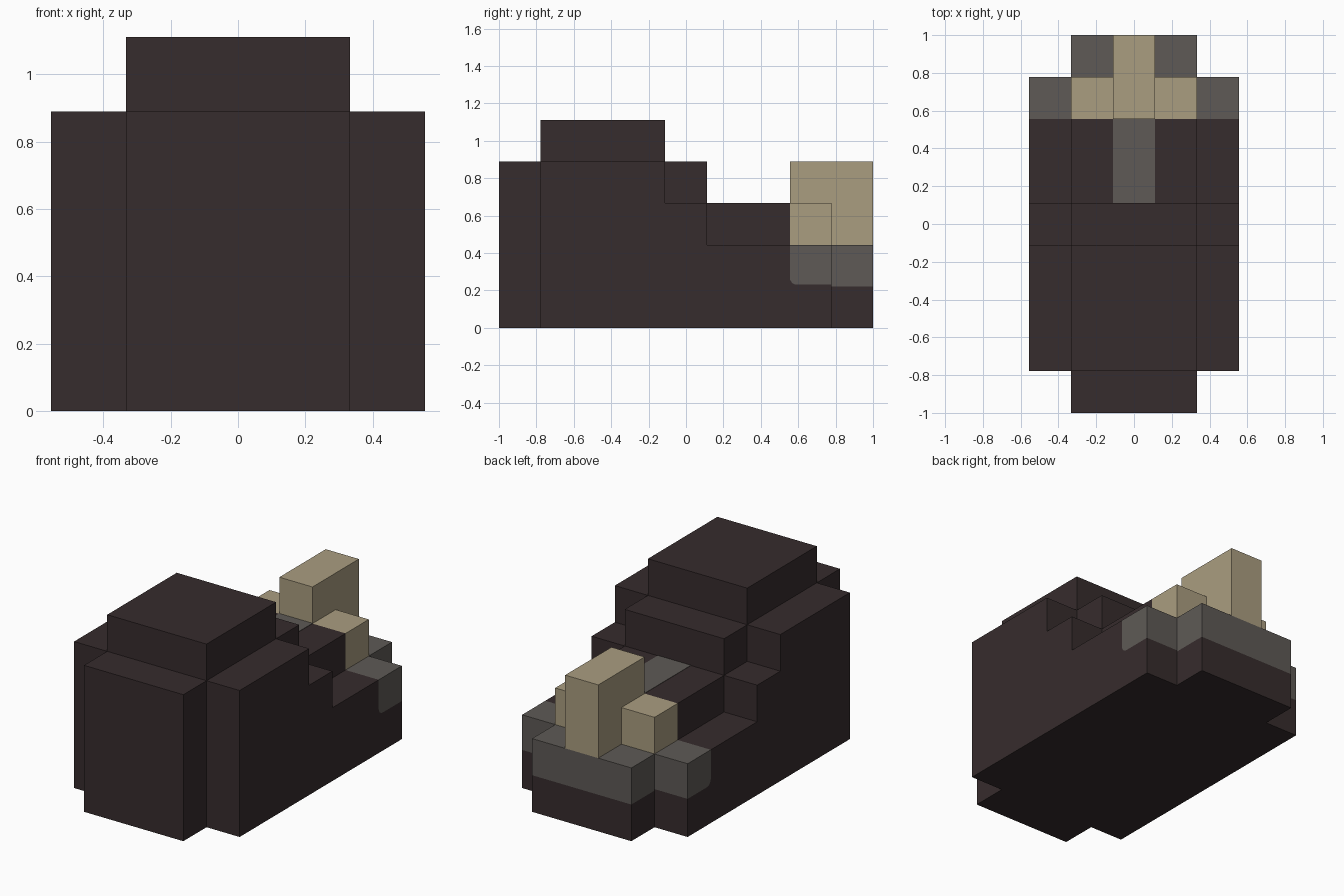
import bpy, bmesh, math

cube = bpy.data.objects.get("Cube")
if cube:
    bpy.data.objects.remove(cube, do_unlink=True)

U = 2 / 9  # one block


def material(name, rgb):
    m = bpy.data.materials.new(name)
    m.use_nodes = True
    m.diffuse_color = (*rgb, 1)
    bsdf = next(n for n in m.node_tree.nodes if n.type == 'BSDF_PRINCIPLED')
    bsdf.inputs["Base Color"].default_value = (*rgb, 1)
    bsdf.inputs["Roughness"].default_value = 0.9
    return m


DARK = material("dark brown", (0.037, 0.025, 0.026))
GREY = material("warm grey", (0.112, 0.102, 0.093))
TAN = material("tan", (0.402, 0.337, 0.216))


def slab(name, x0, x1, profile, mat):
    """Extrude a closed (y, z) outline from x0 to x1."""
    bm = bmesh.new()
    face = bm.faces.new([bm.verts.new((x0, y, z)) for y, z in profile])
    ext = bmesh.ops.extrude_face_region(bm, geom=[face])
    verts = [g for g in ext["geom"] if isinstance(g, bmesh.types.BMVert)]
    bmesh.ops.translate(bm, verts=verts, vec=(x1 - x0, 0, 0))
    bmesh.ops.recalc_face_normals(bm, faces=bm.faces)
    me = bpy.data.meshes.new(name)
    bm.to_mesh(me)
    bm.free()
    me.materials.append(mat)
    ob = bpy.data.objects.new(name, me)
    bpy.context.collection.objects.link(ob)
    return ob


def blocks(*pts):
    """Outline in block units, y counted from the front."""
    return [(a * U - 1, b * U) for a, b in pts]


def box(name, x0, x1, y0, y1, z0, z1, mat):
    return slab(name, x0 * U, x1 * U,
                blocks((y0, z0), (y1, z0), (y1, z1), (y0, z1)), mat)


# Rounded lower front corner shared by the side body and side band
R, LOW = 0.17, 1.04
corner = [(7 + R - R * math.cos(t), LOW + R - R * math.sin(t))
          for t in (i * math.pi / 10 for i in range(6))]

# Stepped central body
slab("central_body", -1.5 * U, 1.5 * U, blocks(
    (0, 0), (9, 0), (9, 1), (7, 1), (7, 3), (5, 3), (5, 4), (4, 4),
    (4, 5), (1, 5), (1, 4), (0, 4)), DARK)

# Rear grey band and tan posts
box("rear_band", -1.5, 1.5, 7, 9, 1, 2, GREY)
box("tall_post", -0.5, 0.5, 7, 9, 2, 4, TAN)

# Thin stripe inlaid along the deck
box("deck_stripe", -0.5, 0.5, 5, 7, 2.99, 3.01, GREY)

# Stepped sides, band ends and short posts
for side, s in (("left", 1), ("right", -1)):
    lo, hi = sorted((1.5 * s, 2.5 * s))
    slab(side + "_side_body", lo * U, hi * U, blocks(
        (1, 0), (8, 0), (8, LOW), *corner[::-1], (7, 2), (5, 2),
        (5, 3), (4, 3), (4, 4), (1, 4)), DARK)
    slab(side + "_side_band", lo * U, hi * U, blocks(
        *corner, (8, LOW), (8, 2), (7, 2)), GREY)
    lo, hi = sorted((0.5 * s, 1.5 * s))
    box(side + "_short_post", lo, hi, 7, 8, 2, 3, TAN)
